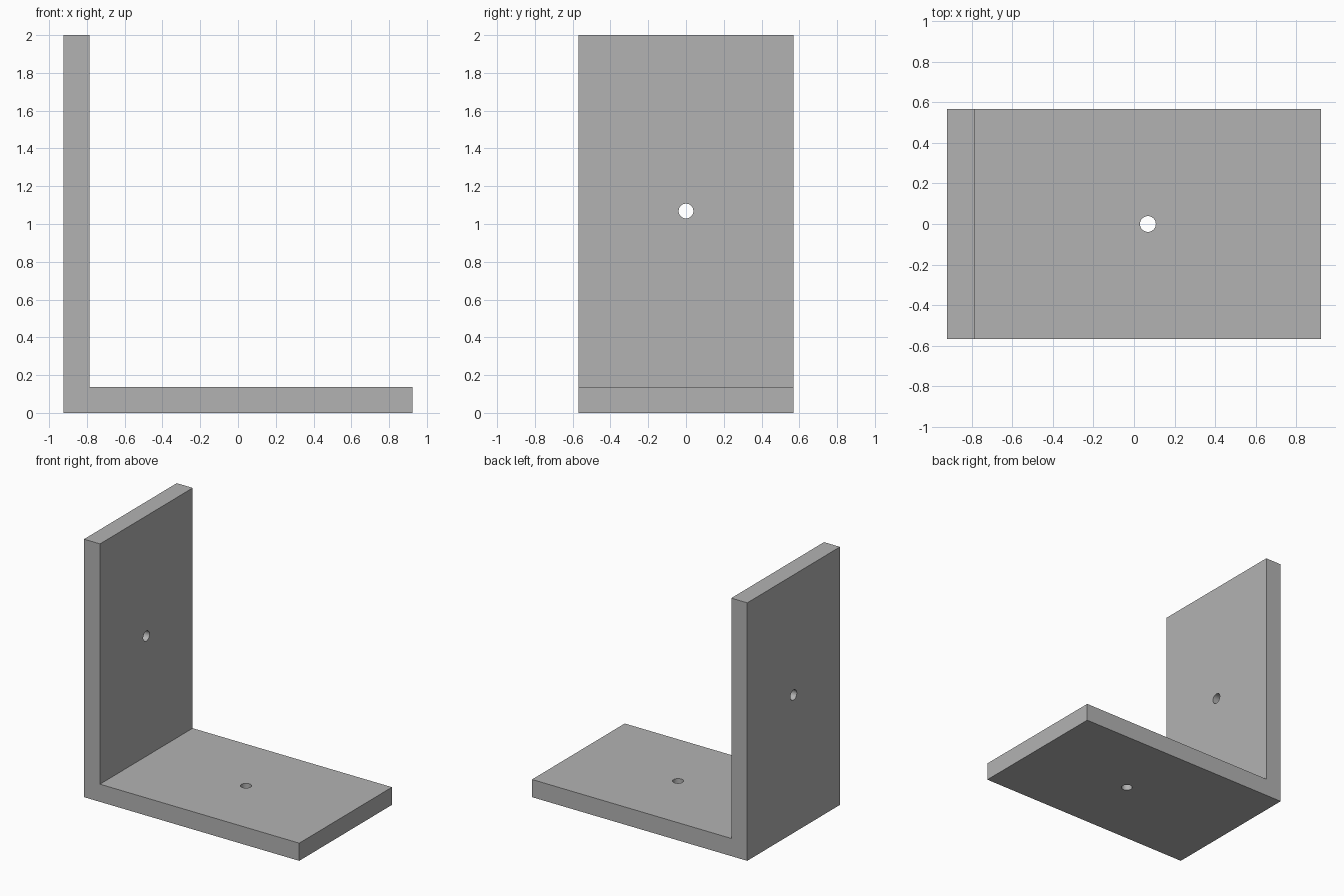
import bpy
import bmesh
import math

cube = bpy.data.objects.get("Cube")
if cube:
    bpy.data.objects.remove(cube, do_unlink=True)

HALF_X, HALF_Y, HEIGHT = 0.923, 0.568, 2.0
THICK = 0.137
HOLE_RADIUS = 0.039
INNER_X = THICK - HALF_X

grey = bpy.data.materials.new("grey")
grey.use_nodes = True
colour = (0.45, 0.45, 0.45, 1)
grey.diffuse_color = colour
grey.node_tree.nodes["Principled BSDF"].inputs["Base Color"].default_value = colour

# L-shaped bracket: side profile extruded across its width
profile = [(-HALF_X, 0), (HALF_X, 0), (HALF_X, THICK),
           (INNER_X, THICK), (INNER_X, HEIGHT), (-HALF_X, HEIGHT)]
bm = bmesh.new()
face = bm.faces.new([bm.verts.new((x, -HALF_Y, z)) for x, z in profile])
side = bmesh.ops.extrude_face_region(bm, geom=[face])["geom"]
bmesh.ops.translate(bm, vec=(0, 2 * HALF_Y, 0),
                    verts=[v for v in side if isinstance(v, bmesh.types.BMVert)])
bmesh.ops.recalc_face_normals(bm, faces=bm.faces)
mesh = bpy.data.meshes.new("angle_bracket")
bm.to_mesh(mesh)
bm.free()
mesh.materials.append(grey)
bracket = bpy.data.objects.new("angle_bracket", mesh)
bpy.context.collection.objects.link(bracket)


def drill(name, location, rotation):
    """Cut a round screw hole through the bracket."""
    bpy.ops.mesh.primitive_cylinder_add(vertices=48, radius=HOLE_RADIUS, depth=3 * THICK,
                                        location=location, rotation=rotation)
    cutter = bpy.context.object
    cutter.name = name
    cutter.hide_render = True
    cutter.data.materials.append(grey)
    cut = bracket.modifiers.new(name, "BOOLEAN")
    cut.operation = "DIFFERENCE"
    cut.solver = "EXACT"
    cut.object = cutter
    bpy.context.view_layer.objects.active = bracket
    bpy.ops.object.modifier_apply(modifier=name)
    bpy.data.objects.remove(cutter, do_unlink=True)


# One hole centred in the free area of each plate
drill("base_hole", ((INNER_X + HALF_X) / 2, 0, THICK / 2), (0, 0, 0))
drill("wall_hole", (INNER_X - THICK / 2, 0, (THICK + HEIGHT) / 2), (0, math.pi / 2, 0))

# Smooth hole walls, sharp plate edges
bpy.ops.object.select_all(action="DESELECT")
bracket.select_set(True)
bpy.context.view_layer.objects.active = bracket
bpy.ops.object.shade_smooth_by_angle(angle=math.radians(30))
